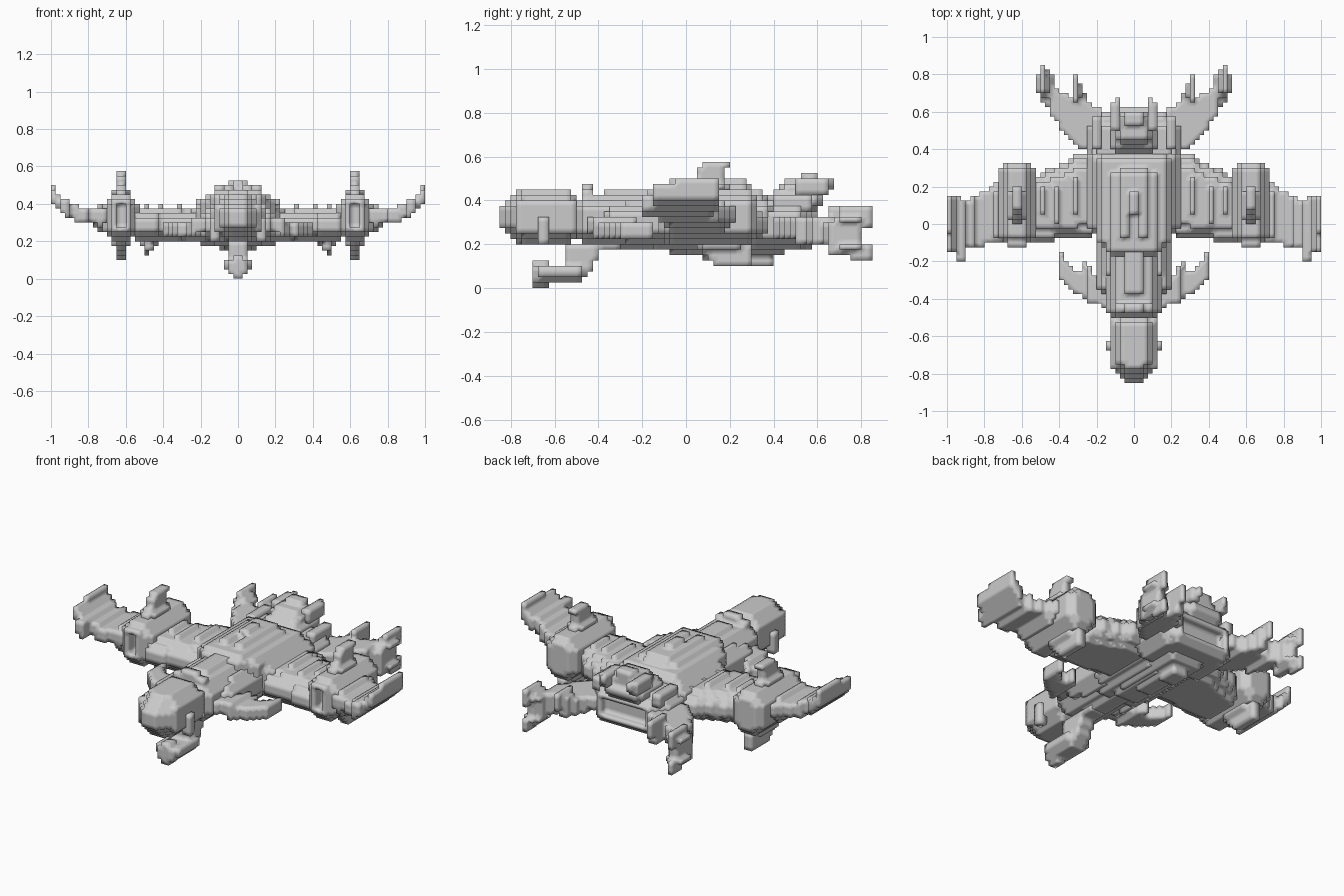
import bpy, bmesh, math

if "Cube" in bpy.data.objects:
    bpy.data.objects.remove(bpy.data.objects["Cube"])

S = 0.025  # size of one stair step


def g(v):
    return math.floor(v / S + 0.5)


def block(x, y, z, k=0):
    """Cells of a box whose edges and corners are stepped back k times."""
    lo = [g(a[0]) for a in (x, y, z)]
    hi = [g(a[1]) for a in (x, y, z)]
    cells = set()
    for i in range(k + 1):
        for j in range(k + 1):
            l = 2 * k - i - j
            if not 0 <= l <= k:
                continue
            r = [range(lo[n] + s, hi[n] - s) for n, s in enumerate((i, j, l))]
            cells |= {(a, b, c) for a in r[0] for b in r[1] for c in r[2]}
    return cells


def inside(px, py, poly):
    odd = False
    for (x0, y0), (x1, y1) in zip(poly, poly[1:] + poly[:1]):
        if (y0 > py) != (y1 > py) and px < (x1 - x0) * (py - y0) / (y1 - y0) + x0:
            odd = not odd
    return odd


def plate(poly, z0, z1):
    """Cells of a plan outline; z0 and z1 are functions of x and y."""
    xs, ys = zip(*poly)
    cells = set()
    for i in range(g(min(xs)) - 1, g(max(xs)) + 1):
        for j in range(g(min(ys)) - 1, g(max(ys)) + 1):
            x, y = (i + .5) * S, (j + .5) * S
            if inside(x, y, poly):
                cells |= {(i, j, k) for k in range(g(z0(x, y)), g(z1(x, y)))}
    return cells


def side_profile(poly, x0, x1):
    """Cells of a (y, z) outline extruded across x."""
    flat = plate(poly, lambda a, b: 0, lambda a, b: S)
    return {(i, y, z) for y, z, _ in flat for i in range(g(x0), g(x1))}


def build(name, cells, mirror=False):
    """Outer skin of the cells as one smooth-shaded mesh."""
    bm = bmesh.new()
    verts = {}

    def vert(p):
        if p not in verts:
            verts[p] = bm.verts.new([c * S for c in p])
        return verts[p]

    for c in cells:
        for ax in range(3):
            u, v = (ax + 1) % 3, (ax + 2) % 3
            for d in (0, 1):
                n = list(c)
                n[ax] += 2 * d - 1
                if tuple(n) in cells:
                    continue
                quad = []
                for a, b in ((0, 0), (1, 0), (1, 1), (0, 1)):
                    p = list(c)
                    p[ax] += d
                    p[u] += a
                    p[v] += b
                    quad.append(vert(tuple(p)))
                bm.faces.new(quad if d else quad[::-1])
    bmesh.ops.dissolve_limit(bm, angle_limit=0.02, verts=bm.verts[:], edges=bm.edges[:])
    for f in bm.faces:
        f.smooth = True
    me = bpy.data.meshes.new(name)
    bm.to_mesh(me)
    bm.free()
    ob = bpy.data.objects.new(name, me)
    bpy.context.collection.objects.link(ob)
    if mirror:
        ob.modifiers.new("Mirror", 'MIRROR').use_clip = True
    return ob


# nose pod with side nubs
build("nose", block((-.125, .125), (-.85, -.475), (.2, .45), 3)
      | block((-.1, .1), (-.775, -.5), (.2, .45), 1)
      | block((-.125, .125), (-.775, -.5), (.25, .4)))
build("nose_nub", block((.1, .15), (-.675, -.625), (.2, .325)), True)

# chin gun on its bent arm
arm = [(-.7, .05), (-.7, .1), (-.55, .1), (-.55, .2), (-.3, .225), (-.3, .175),
       (-.4, .17), (-.43, .08), (-.5, .025), (-.7, .025)]
build("chin_gun", side_profile(arm, -.05, .05) | block((-.075, .075), (-.675, -.475), (.05, .1))
      | block((-.025, .025), (-.7, -.625), (0, .125)))

# neck
build("neck", block((-.15, .15), (-.525, 0), (.2, .425), 2)
      | block((-.1, .1), (-.475, -.425), (.4, .45)) | block((-.05, .05), (-.475, -.425), (.45, .475))
      | block((-.075, .075), (-.4, 0), (.175, .45), 1))
build("neck_armour", block((.1, .2), (-.375, 0), (.225, .375), 1)
      | block((.1, .175), (-.3, -.05), (.2, .4), 1), True)

# front fins, crescent shaped
front_fin = [(.1, -.275), (.2, -.3), (.225, -.275), (.25, -.2), (.275, -.2), (.29, -.26), (.35, -.23),
             (.375, -.15), (.4, -.15), (.41, -.275), (.36, -.34), (.25, -.41), (.1, -.475)]
build("front_fin", plate(front_fin, lambda x, y: .25 - .1 * (x - .1), lambda x, y: .335 - .16 * (x - .1)), True)

# central hull and dome, stacked layers
hull = set()
for w, y0, y1, z0, z1 in ((.25, -.05, .4, .225, .4), (.2, -.125, .375, .2, .44), (.15, -.175, .3, .175, .475),
                          (.1, -.1, .3, .15, .5), (.05, -.025, .2, .15, .525)):
    hull |= block((-w, w), (y0, y1), (z0, z1), 1)
hull -= block((-.025, .025), (-.075, .05), (.475, .6))
build("hull", hull)
build("keel", block((-.15, .15), (-.05, .5), (.15, .25), 2) | block((-.075, .075), (.05, .425), (.125, .2), 1)
      | block((-.05, .05), (.275, .4), (.1, .2)))

# rear engine housing with recessed exhaust
rear = block((-.25, .25), (.25, .575), (.175, .4), 2) | block((-.2, .2), (.4, .6), (.175, .375), 1)
rear -= block((-.15, .15), (.55, .7), (.225, .325))
build("rear_engine", rear)
build("rear_deck", block((-.125, .125), (.375, .625), (.35, .45), 1) | block((-.1, .1), (.425, .6), (.4, .5), 1)
      | block((-.05, .05), (.525, .6), (.475, .525)))
build("rear_prong", block((.075, .125), (.5, .65), (.425, .5)) | block((.075, .1), (.6, .675), (.45, .5))
      | block((.175, .225), (.4, .575), (.35, .425)), True)

# inner wings, thinning towards both edges, with layered ribs
wing = [(.15, -.05), (.3, -.075), (.55, -.1), (.55, .225), (.5, .275), (.38, .325), (.3, .375), (.15, .375)]
cells = set()
for scale, z0, z1 in ((1, .25, .325), (.88, .225, .35), (.68, .2, .375)):
    ring = [(x, .12 + (y - .12) * scale) for x, y in wing]
    cells |= plate(ring, lambda x, y: z0, lambda x, y: z1)
for x, y0, y1 in ((.3, .05, .25), (.4, 0, .2), (.475, .05, .2)):
    cells |= block((x, x + .025), (y0, y1), (.35, .4))
build("inner_wing", cells, True)

# wing nacelles with slotted intake
pod = block((.525, .725), (-.1, .325), (.225, .425), 1) | block((.55, .7), (-.1, .325), (.2, .45), 1)
pod |= block((.575, .675), (-.125, .3), (.25, .425))
pod -= block((.6, .65), (-.2, -.05), (.275, .4))
build("nacelle", pod, True)
upper = [(-.03, .4), (.02, .48), (.05, .525), (.08, .585), (.2, .585), (.2, .55), (.16, .53), (.2, .4)]
lower = [(.0, .25), (.1, .15), (.15, .1), (.3, .1), (.3, .15), (.275, .25)]
build("nacelle_fins", side_profile(upper, .6, .65) | side_profile(lower, .6, .65)
      | block((.575, .675), (0, .2), (.425, .5), 1) | block((.575, .675), (.05, .275), (.15, .25), 1), True)

# outer wings curling up into tip blades
outer = [(.7, -.1), (.9, -.125), (.9, .12), (.8, .175), (.75, .225), (.7, .225)]
lift = lambda x: 3.6 * max(0, x - .82) ** 2
tip = [(.9, -.125), (.91, -.2), (.95, -.2), (.95, -.15), (1, -.15), (1, .15), (.975, .15),
       (.95, .175), (.9, .12)]
build("outer_wing", plate(outer, lambda x, y: .3 + lift(x), lambda x, y: .385 + lift(x) * .4)
      | plate(tip, lambda x, y: .3 + lift(x), lambda x, y: .39 + lift(x) * .8)
      | block((.7, .775), (-.1, .2), (.25, .4), 1)
      | block((.975, 1), (-.15, .15), (.4, .475)) | block((.975, 1), (-.05, .15), (.45, .5)), True)

# forked tail fins
tail = [(.15, .4), (.275, .4), (.375, .485), (.45, .6), (.5, .7), (.5, .8), (.45, .8), (.42, .72),
        (.37, .7), (.33, .66), (.32, .75), (.28, .75), (.26, .68), (.2, .62), (.15, .6)]
cells = plate(tail, lambda x, y: .24 - .15 * (x - .2), lambda x, y: .325 - .05 * (x - .2))
cells |= block((.275, .325), (.65, .775), (.275, .375), 1) | block((.3, .325), (.65, .8), (.275, .375))
cells |= block((.425, .525), (.675, .825), (.275, .35), 1) | block((.475, .5), (.7, .85), (.275, .375))
cells |= block((.45, .5), (.65, .8), (.15, .3)) | block((.425, .525), (.675, .825), (.15, .225), 1)
cells |= block((.475, .5), (.75, .85), (.125, .2))
build("tail_fin", cells, True)
